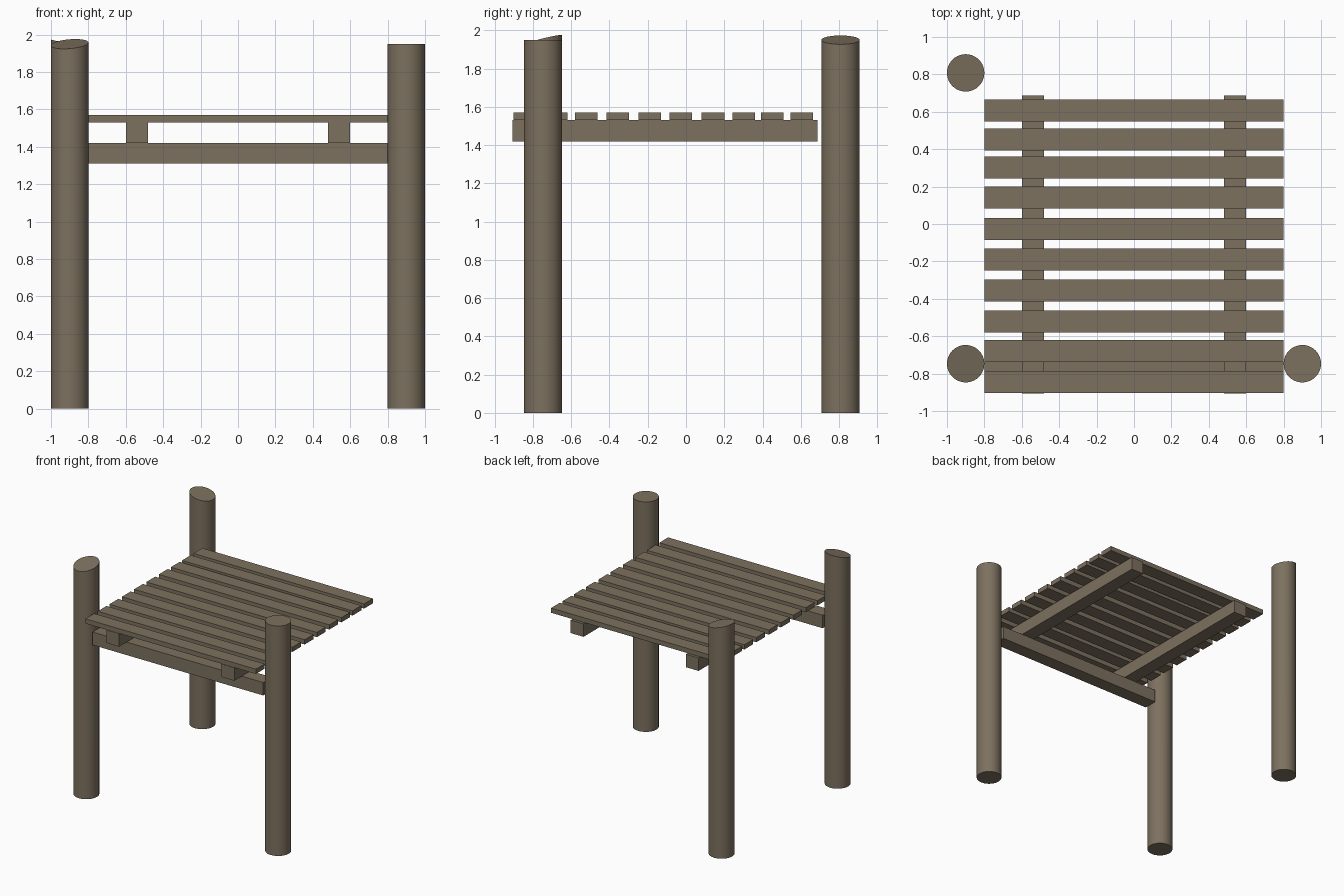
import bpy, bmesh, math
from mathutils import Vector

if "Cube" in bpy.data.objects:
    bpy.data.objects.remove(bpy.data.objects["Cube"])

wood = bpy.data.materials.new("weathered brown wood")
wood.diffuse_color = (0.205, 0.165, 0.115, 1.0)
wood.use_nodes = True
wood.node_tree.nodes["Principled BSDF"].inputs["Base Color"].default_value = wood.diffuse_color


def finish(name, bm):
    mesh = bpy.data.meshes.new(name)
    bm.to_mesh(mesh)
    bm.free()
    mesh.materials.append(wood)
    obj = bpy.data.objects.new(name, mesh)
    bpy.context.collection.objects.link(obj)
    return obj


def box(name, x0, x1, y0, y1, z0, z1):
    bm = bmesh.new()
    bmesh.ops.create_cube(bm, size=1)
    for v in bm.verts:
        v.co = Vector(((x0 + x1) / 2 + v.co.x * (x1 - x0),
                       (y0 + y1) / 2 + v.co.y * (y1 - y0),
                       (z0 + z1) / 2 + v.co.z * (z1 - z0)))
    return finish(name, bm)


def post(name, x, y, slope_x, slope_y, radius=0.1, height=1.95):
    """Round log whose top is sawn off at a slant."""
    bm = bmesh.new()
    bmesh.ops.create_cone(bm, cap_ends=True, segments=40,
                          radius1=radius, radius2=radius, depth=1)
    for v in bm.verts:
        top = v.co.z > 0
        v.co.z = height + slope_x * v.co.x + slope_y * v.co.y if top else 0
        v.co.x += x
        v.co.y += y
    obj = finish(name, bm)
    bpy.ops.object.select_all(action='DESELECT')
    obj.select_set(True)
    bpy.context.view_layer.objects.active = obj
    bpy.ops.object.shade_smooth_by_angle(angle=math.radians(35))


# Three corner posts
post("front_left_post", -0.9, -0.747, 0.08, 0.25)
post("front_right_post", 0.9, -0.747, 0.0, 0.0)
post("back_left_post", -0.9, 0.808, -0.23, 0.0)

# Cross beam between the front posts
box("front_cross_beam", -0.8, 0.8, -0.805, -0.688, 1.31, 1.42)

# Joists carrying the deck
for side, x in (("left", -0.54), ("right", 0.54)):
    box(side + "_joist", x - 0.06, x + 0.06, -0.907, 0.688, 1.42, 1.53)

# Deck slats, slightly uneven spacing
slat_centres = (0.606, 0.451, 0.301, 0.141, -0.027,
                -0.19, -0.356, -0.522, -0.678, -0.844)
for i, y in enumerate(slat_centres):
    box(f"deck_slat_{i + 1}", -0.8, 0.8, y - 0.059, y + 0.059, 1.53, 1.57)
